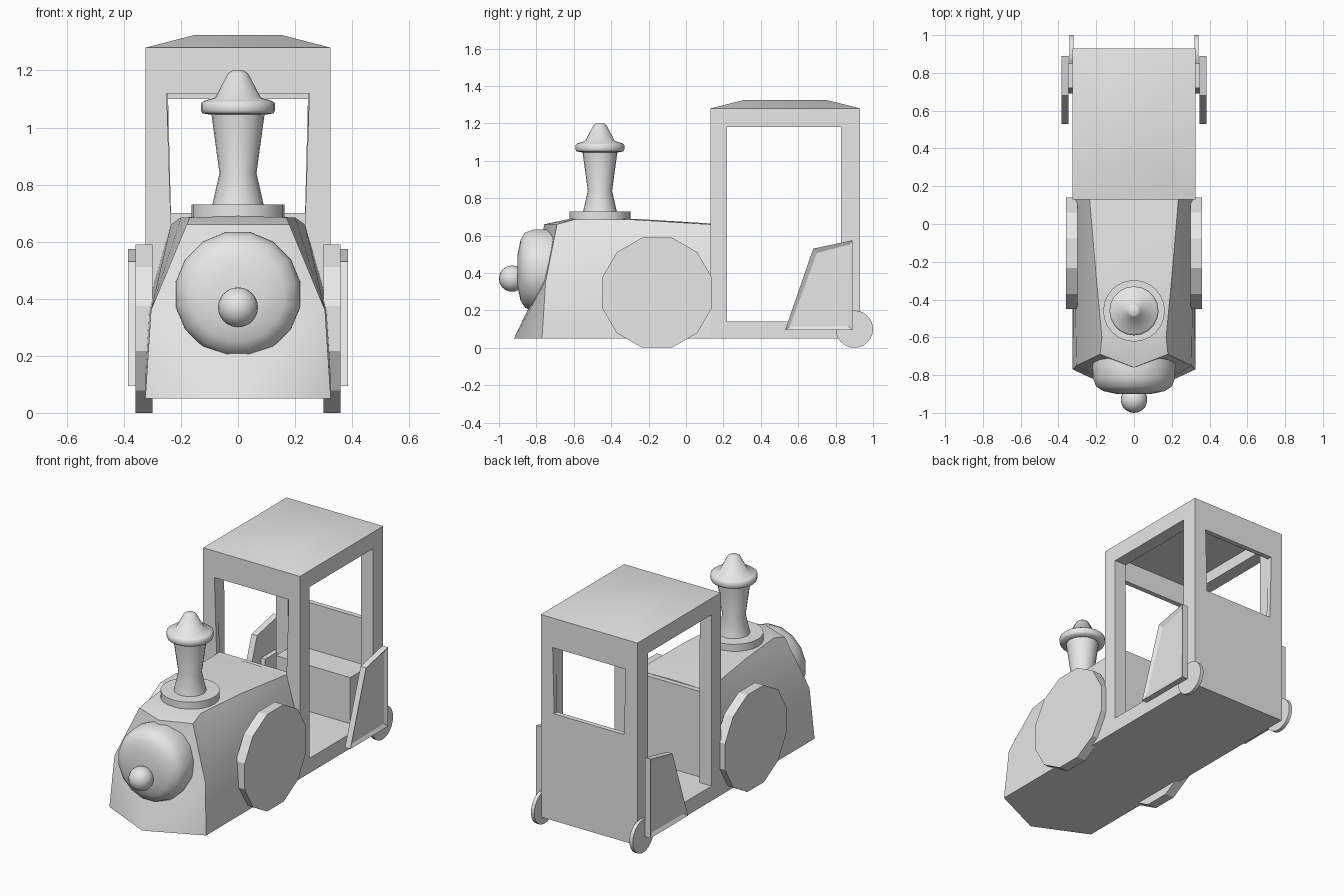
import bpy, bmesh, math
from mathutils import Matrix, Vector

cube = bpy.data.objects.get("Cube")
if cube:
    bpy.data.objects.remove(cube, do_unlink=True)

grey = bpy.data.materials.new("light_grey")
grey.use_nodes = True
grey.diffuse_color = (0.8, 0.8, 0.8, 1)
for node in grey.node_tree.nodes:
    if node.type == 'BSDF_PRINCIPLED':
        node.inputs["Base Color"].default_value = (0.8, 0.8, 0.8, 1)


def finish(name, bm, smooth=None):
    """Turn a bmesh into an object; smooth is the sharp-edge angle in degrees."""
    bmesh.ops.remove_doubles(bm, verts=bm.verts, dist=0.0001)
    bmesh.ops.recalc_face_normals(bm, faces=bm.faces)
    mesh = bpy.data.meshes.new(name)
    bm.to_mesh(mesh)
    bm.free()
    mesh.materials.append(grey)
    if smooth:
        mesh.shade_smooth()
        mesh.set_sharp_from_angle(angle=math.radians(smooth))
    obj = bpy.data.objects.new(name, mesh)
    bpy.context.collection.objects.link(obj)
    return obj


def loft(name, rings, smooth=None):
    """Closed skin through rings that have equal numbers of points."""
    bm = bmesh.new()
    rows = [[bm.verts.new(p) for p in ring] for ring in rings]
    n = len(rows[0])
    for a, b in zip(rows, rows[1:]):
        for i in range(n):
            j = (i + 1) % n
            bm.faces.new((a[i], a[j], b[j], b[i]))
    bm.faces.new(rows[0][::-1])
    bm.faces.new(rows[-1])
    return finish(name, bm, smooth)


def rect(hx, y0, y1, z):
    return [(-hx, y0, z), (hx, y0, z), (hx, y1, z), (-hx, y1, z)]


def turned(name, profile, centre, axis, sides, smooth=None, spin=0.0):
    """Round part from (radius, offset) pairs along an axis."""
    turn = Vector((0, 0, 1)).rotation_difference(Vector(axis)).to_matrix()
    rings = []
    for r, h in profile:
        ring = []
        for i in range(sides):
            a = 2 * math.pi * i / sides + spin
            p = turn @ Vector((r * math.cos(a), r * math.sin(a), h))
            ring.append(p + Vector(centre))
        rings.append(ring)
    return loft(name, rings, smooth)


# Engine hood with a pointed front, half built then mirrored
half = [(0, -.92, .05), (.325, -.77, .05), (0, -.77, .36), (.305, -.75, .36),
        (0, -.76, .66), (.18, -.69, .66), (0, -.62, .69), (.17, -.6, .685),
        (0, -.28, .69), (.2, -.28, .685), (0, .13, .665), (.235, .13, .66),
        (.32, .13, .36), (.325, .13, .05), (0, .13, .05)]
skin = [(0, 1, 3), (0, 3, 2), (2, 3, 5, 4), (4, 5, 7, 6), (6, 7, 9, 8),
        (8, 9, 11, 10), (3, 5, 7), (3, 7, 9), (3, 9, 11), (3, 11, 12),
        (1, 13, 12, 3), (0, 14, 13, 1), (14, 10, 11, 12, 13)]
bm = bmesh.new()
for side in (1, -1):
    verts = [bm.verts.new((side * x, y, z)) for x, y, z in half]
    for face in skin:
        bm.faces.new([verts[i] for i in face])
finish("engine_hood", bm, 50)

# Cab block with a hipped roof, hollowed and opened on all four sides
cab = loft("cab", [rect(.325, .13, .93, .05), rect(.325, .13, .93, 1.28),
                   rect(.15, .31, .75, 1.325)])
cutters = [
    loft("cabin_cutter", [rect(.245, .16, .9, .14), rect(.245, .16, .9, 1.25)]),
    loft("door_cutter", [rect(.5, .22, .83, .14), rect(.5, .22, .83, 1.18)]),
    loft("front_window_cutter", [rect(.235, 0, .3, .66), rect(.25, 0, .3, 1.12)]),
    loft("back_window_cutter", [rect(.235, .7, 1.1, .7), rect(.245, .7, 1.1, 1.1)]),
]
for cutter in cutters:
    cutter.hide_render = True
    mod = cab.modifiers.new(cutter.name, 'BOOLEAN')
    mod.operation = 'DIFFERENCE'
    mod.solver = 'EXACT'
    mod.object = cutter
bpy.context.view_layer.update()
cut_mesh = bpy.data.meshes.new_from_object(
    cab.evaluated_get(bpy.context.evaluated_depsgraph_get()))
cab.modifiers.clear()
cab.data = cut_mesh
cut_mesh.shade_smooth()
cut_mesh.set_sharp_from_angle(angle=math.radians(30))
for cutter in cutters:
    bpy.data.objects.remove(cutter, do_unlink=True)

# Bench inside the cab
loft("seat", [rect(.25, .72, .91, .13), rect(.25, .72, .91, .42)])

# Chimney
turned("chimney_base", [(.163, .66), (.163, .73)], (0, -.46, 0), (0, 0, 1), 24, 40)
turned("chimney", [(.092, .72), (.065, .84), (.095, 1.06)],
       (0, -.46, 0), (0, 0, 1), 20, 40)
turned("chimney_cap", [(.095, 1.045), (.125, 1.05), (.13, 1.06), (.13, 1.085),
                       (.12, 1.093), (.08, 1.105), (.035, 1.19), (.02, 1.2)],
       (0, -.46, 0), (0, 0, 1), 20, 60)

# Boiler front and round nose
turned("boiler_front", [(.215, -.04), (.223, 0), (.222, .07), (.205, .115),
                        (.165, .14), (.09, .155)],
       (0, -.745, .415), (0, -1, 0), 16, 50, math.pi / 16)
bm = bmesh.new()
bmesh.ops.create_uvsphere(bm, u_segments=20, v_segments=12, radius=.07,
                          matrix=Matrix.Translation((0, -.93, .37)))
finish("nose_knob", bm, 60)

# Wheels and rear side panels
panel = [(.53, .095), (.68, .53), (.89, .575), (.89, .095)]
for side, label in ((1, "left"), (-1, "right")):
    turned(label + "_front_wheel", [(.305, .3), (.305, .36)],
           (0, -.155, .295), (side, 0, 0), 12, None, math.pi / 12)
    turned(label + "_rear_wheel", [(.1, .32), (.1, .342)],
           (0, .9, .1), (side, 0, 0), 24)
    loft(label + "_panel_mount",
         [[(side * x, y, z) for y, z in ((.69, .15), (.72, .38), (.85, .38), (.85, .15))]
          for x in (.32, .352)])
    guard = loft(label + "_side_panel",
                 [[(side * x, y, z) for y, z in panel] for x in (.348, .385)])
    bm = bmesh.new()
    bm.from_mesh(guard.data)
    outer = [f for f in bm.faces if f.normal.x * side > .9]
    bmesh.ops.inset_individual(bm, faces=outer, thickness=.03, depth=0)
    for v in {v for f in outer for v in f.verts}:
        v.co.x -= side * .012
    bm.to_mesh(guard.data)
    bm.free()

# Rest every part exactly on the ground
for obj in bpy.context.collection.objects:
    if obj.type == 'MESH' and obj.name.endswith("front_wheel"):
        for v in obj.data.vertices:
            v.co.z = max(v.co.z, 0)
